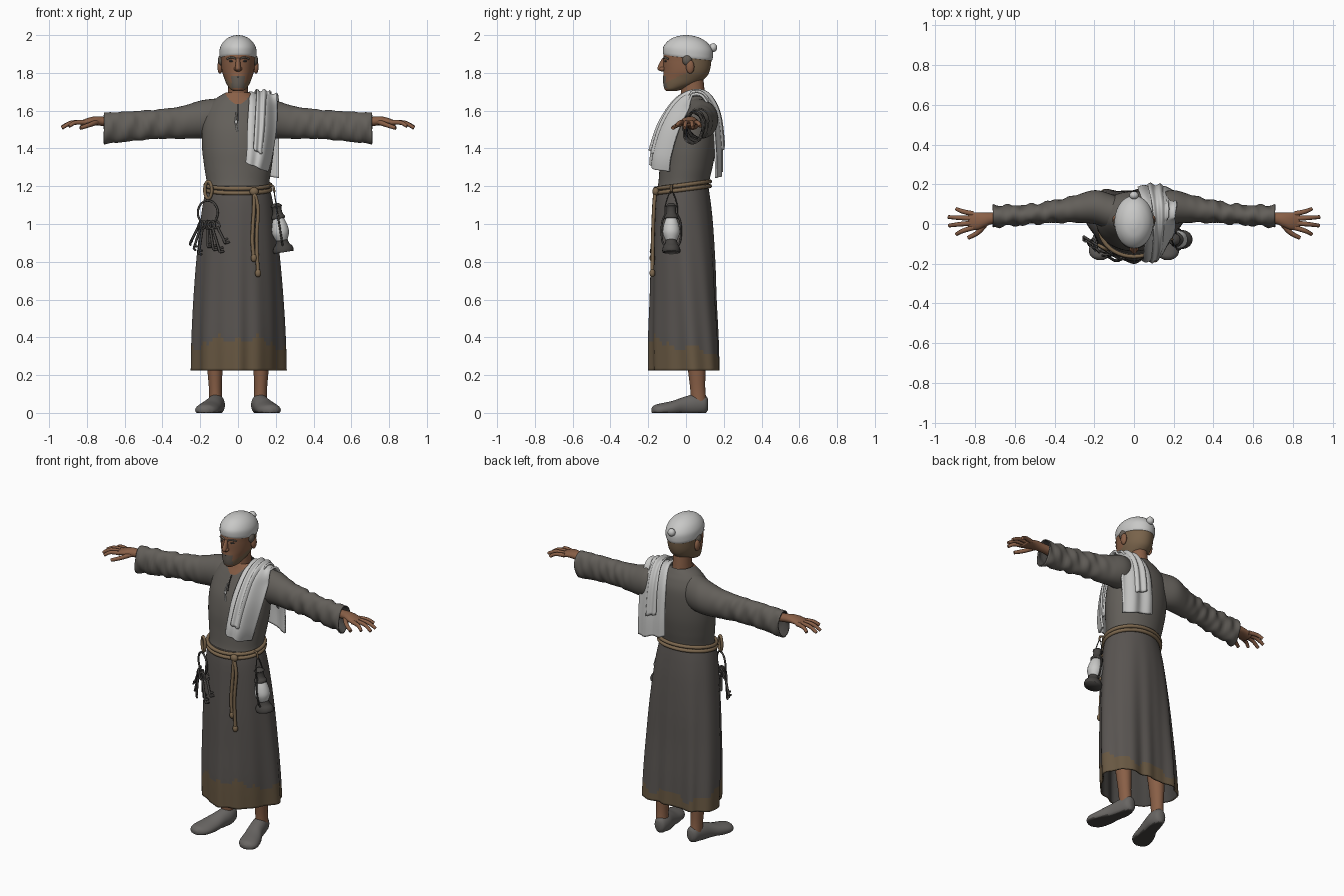
import bpy, bmesh
from math import sin, cos, pi, atan2, radians
from mathutils import Vector, Matrix

if "Cube" in bpy.data.objects:
    bpy.data.objects.remove(bpy.data.objects["Cube"])


def material(name, r, g, b):
    m = bpy.data.materials.new(name)
    m.use_nodes = True
    m.diffuse_color = (r, g, b, 1)
    bsdf = m.node_tree.nodes["Principled BSDF"]
    bsdf.inputs["Base Color"].default_value = (r, g, b, 1)
    bsdf.inputs["Roughness"].default_value = 0.8
    return m


ROBE = material("robe grey", .125, .115, .102)
SKIRT = material("skirt grey", .1, .09, .083)
HEM = material("muddy hem", .14, .098, .055)
SKIN = material("brown skin", .25, .115, .062)
CLOTH = material("white cloth", .58, .58, .57)
HAIR = material("tan hair", .19, .125, .07)
GREY = material("grey hair", .13, .11, .09)
ROPE = material("rope", .2, .135, .075)
IRON = material("iron", .06, .056, .052)
SHOE = material("shoe grey", .14, .132, .125)


def smooth_path(pts, steps=6):
    """Catmull-Rom resampling of tuples of any length."""
    pts = [Vector(p) for p in pts]
    out = []
    for i in range(len(pts) - 1):
        a, b, c, d = pts[max(i - 1, 0)], pts[i], pts[i + 1], pts[min(i + 2, len(pts) - 1)]
        for k in range(steps):
            t = k / steps
            out.append(b + (c - a) * (t / 2) + (a * 2 - b * 5 + c * 4 - d) * (t * t / 2)
                       + (b * 3 - a - c * 3 + d) * (t ** 3 / 2))
    return out + [pts[-1]]


def finish(bm, name, mats, rule=None):
    bmesh.ops.recalc_face_normals(bm, faces=bm.faces)
    for f in bm.faces:
        f.smooth = True
        f.material_index = rule(f.calc_center_median()) if rule else 0
    me = bpy.data.meshes.new(name)
    bm.to_mesh(me)
    bm.free()
    for m in mats:
        me.materials.append(m)
    ob = bpy.data.objects.new(name, me)
    bpy.context.collection.objects.link(ob)
    return ob


def loft(name, rings, mats, axis="Z", n=24, caps=True, steps=5, warp=None, rule=None):
    """Rings are (position, centre u, centre v, radius u, radius v) along an axis."""
    bm = bmesh.new()
    rows = []
    for p, u, v, ru, rv in smooth_path(rings, steps):
        row = []
        for i in range(n):
            a = 2 * pi * i / n
            s, t = u + ru * cos(a), v + rv * sin(a)
            co = Vector({"X": (p, s, t), "Y": (s, p, t), "Z": (s, t, p)}[axis])
            row.append(bm.verts.new(warp(co) if warp else co))
        rows.append(row)
    for r, q in zip(rows, rows[1:]):
        for i in range(n):
            j = (i + 1) % n
            bm.faces.new((r[i], r[j], q[j], q[i]))
    if caps:
        bm.faces.new(rows[0])
        bm.faces.new(rows[-1])
    return finish(bm, name, mats, rule)


def tube(name, pts, r, mat, cyclic=False, taper=1.0, steps=6):
    cu = bpy.data.curves.new(name, "CURVE")
    cu.dimensions, cu.bevel_depth, cu.bevel_resolution, cu.use_fill_caps = "3D", r, 2, True
    path = smooth_path(pts, steps)
    sp = cu.splines.new("POLY")
    sp.points.add(len(path) - 1)
    for i, (q, p) in enumerate(zip(sp.points, path)):
        q.co = (*p, 1)
        q.radius = 1 + (taper - 1) * i / len(path)
    sp.use_cyclic_u = cyclic
    cu.materials.append(mat)
    ob = bpy.data.objects.new(name, cu)
    bpy.context.collection.objects.link(ob)
    return ob


def blob(name, loc, size, mat):
    bm = bmesh.new()
    bmesh.ops.create_uvsphere(bm, u_segments=20, v_segments=12, radius=1,
                              matrix=Matrix.Translation(loc) @ Matrix.Diagonal((*size, 1)))
    return finish(bm, name, [mat])


def circle(c, rx, ry, plane="XZ", n=24):
    pts = []
    for i in range(n):
        u, v = rx * cos(2 * pi * i / n), ry * sin(2 * pi * i / n)
        pts.append(Vector(c) + Vector((u, 0, v) if plane == "XZ" else (u, v, 0)))
    return pts


def thicken(ob, t, inside=0):
    mod = ob.modifiers.new("thickness", "SOLIDIFY")
    mod.thickness, mod.material_offset = t, inside


# Robe: upper body with a scooped neckline, then the folded skirt
def neckline(c):
    return int(c.y < .03 and c.z > 1.635 + .05 * (c.x / .065) ** 2)


loft("robe_top", [(1.17, 0, -.018, .168, .138), (1.22, 0, -.012, .166, .134), (1.3, 0, 0, .178, .14),
     (1.4, 0, .012, .19, .146), (1.5, 0, .025, .19, .14), (1.58, 0, .04, .175, .122),
     (1.635, 0, .045, .146, .1), (1.668, 0, .045, .112, .082), (1.695, 0, .042, .066, .068)],
     [ROBE, SKIN], n=96, caps=False, steps=8, rule=neckline)


def folds(co):
    """Pleats that grow downwards, with the fullness moved behind the hips."""
    t = max(0, (1.2 - co.z) / .98)
    a = atan2(co.y + .015, co.x)
    k = 1 + t * (.035 * cos(8 * a + .6) + .022 * cos(13 * a + 1))
    return Vector((co.x * k, (co.y + .015) * k - .015 + .07 * t * cos(a) ** 2, co.z))


def mud(c):
    a = atan2(c.y, c.x)
    return int(c.z < .345 - .25 * c.y + .016 * sin(5 * a) + .014 * sin(11 * a))


skirt = loft("robe_skirt", [(.225, 0, -.012, .246, .181), (.4, 0, -.014, .243, .18), (.6, 0, -.015, .234, .173),
             (.8, 0, -.015, .22, .168), (1, 0, -.016, .2, .158), (1.12, 0, -.018, .183, .148),
             (1.2, 0, -.018, .165, .136)], [SKIRT, HEM, IRON], n=96, caps=False, steps=9, warp=folds, rule=mud)
thicken(skirt, .008, 2)
tube("neck_slit", [(0, -.062, 1.635), (0, -.085, 1.6), (0, -.102, 1.55)], .003, IRON)
tube("neck_cord", [(-.008, -.095, 1.59), (-.012, -.112, 1.54), (-.004, -.118, 1.49)], .004, CLOTH)
blob("neck_button", (-.01, -.112, 1.54), (.008, .006, .012), CLOTH)

for side, label in ((1, "left"), (-1, "right")):
    def mirror(co):
        return Vector((co.x * side, co.y, co.z))

    def creases(co):
        grow = min(1, max(0, (co.x - .25) * 6))
        w = grow * (.005 * sin(co.x * 62 + co.z * 25) + .004 * sin(co.x * 97 - co.z * 40))
        return Vector((co.x * side, co.y + w, co.z + w * .3))

    # Sleeve and hand
    sleeve = loft(label + "_sleeve", [(.04, .045, 1.565, .075, .108), (.12, .062, 1.558, .09, .106),
                  (.2, .085, 1.553, .085, .1), (.3, .075, 1.537, .068, .086), (.42, .06, 1.529, .055, .078),
                  (.56, .045, 1.518, .05, .079), (.71, .04, 1.506, .056, .083)],
                  [ROBE, IRON], "X", 32, False, 10, creases)
    thicken(sleeve, .006, 1)
    loft(label + "_palm", [(.55, .035, 1.53, .035, .032), (.7, .03, 1.542, .029, .025), (.75, .022, 1.546, .036, .024),
         (.79, .015, 1.543, .044, .02), (.835, .015, 1.532, .043, .014)], [SKIN], "X", 20, True, 5, mirror)
    for i, (tip_x, tip_y, tip_z) in enumerate([(.895, -.052, 1.517), (.932, -.008, 1.508),
                                               (.934, .035, 1.511), (.895, .076, 1.518)]):
        y = -.018 + i * .023
        tube(f"{label}_finger_{i + 1}", [mirror(Vector(p)) for p in
             ((.81, y, 1.538), ((.83 + tip_x) / 2, (y + tip_y) / 2, 1.536), (tip_x, tip_y, tip_z))],
             .0135, SKIN, taper=.65)
    tube(label + "_thumb", [mirror(Vector(p)) for p in
         ((.745, .005, 1.54), (.785, -.042, 1.525), (.835, -.07, 1.508))], .015, SKIN, taper=.65)

    # Leg and shoe with a dark sole
    loft(label + "_leg", [(.05, .118, .068, .036, .042), (.13, .12, .062, .034, .04),
         (.25, .122, .055, .042, .048), (.45, .12, .04, .055, .06)], [SKIN], warp=mirror)

    def sole(co):
        return Vector((co.x * side, co.y, max(co.z, 0)))
    loft(label + "_shoe", [(.116, .112, .045, .018, .03), (.1, .112, .045, .036, .048), (.05, .116, .042, .047, .057),
         (-.01, .13, .035, .05, .05), (-.07, .15, .022, .06, .042), (-.13, .165, .015, .062, .036),
         (-.165, .17, .014, .045, .028), (-.182, .17, .014, .014, .012)], [SHOE, IRON], "Y", 24, True, 5, sole,
         lambda c: int(c.z < .004))

    # Side features of the head
    blob(label + "_ear", (side * .095, .022, 1.832), (.014, .022, .036), SKIN)
    blob(label + "_side_hair", (side * .086, .006, 1.868), (.02, .026, .03), GREY)
    blob(label + "_eye", (side * .034, -.106, 1.862), (.014, .009, .006), IRON)
    blob(label + "_nostril", (side * .012, -.126, 1.821), (.01, .015, .011), SKIN)
    tube(label + "_brow", [(side * .012, -.118, 1.876), (side * .034, -.112, 1.882),
         (side * .058, -.093, 1.874)], .005, GREY)


# Head with hair behind, stubble along the jaw and a small grey beard
def head_colour(c):
    if 1.722 < c.z < 1.785 and c.y < -.07 and abs(c.x) < .034:
        return 2
    jaw = abs(c.x) > .03 and c.z < 1.8 + .5 * c.y
    return int(c.y > .03 and c.z > 1.76 or jaw)


loft("neck", [(1.58, 0, .045, .065, .075), (1.66, 0, .038, .056, .066), (1.72, 0, .035, .052, .062),
     (1.79, 0, .03, .05, .06)], [SKIN])
loft("head", [(1.703, 0, -.078, .022, .026), (1.715, 0, -.064, .042, .05), (1.74, 0, -.032, .06, .088),
     (1.775, 0, -.008, .074, .113), (1.81, 0, .003, .085, .122), (1.86, 0, .007, .09, .127),
     (1.91, 0, .009, .091, .124), (1.96, 0, .012, .07, .095)], [SKIN, HAIR, GREY], n=48, steps=7, rule=head_colour)
loft("nose", [(1.808, 0, -.122, .01, .01), (1.82, 0, -.128, .016, .023), (1.845, 0, -.122, .013, .022),
     (1.878, 0, -.115, .01, .01)], [SKIN], n=16)
tube("mouth", [(-.026, -.108, 1.776), (0, -.118, 1.779), (.026, -.108, 1.776)], .004, IRON)


# Knitted cap with a bobble, rim lower at the back
def tilt(co):
    return Vector((co.x, co.y, co.z - co.y * (2 - co.z) * .9))


loft("cap", [(1.88, 0, .01, .094, .127), (1.895, 0, .01, .098, .132), (1.93, 0, .01, .096, .13),
     (1.962, 0, .008, .08, .107), (1.985, 0, .004, .054, .073), (1.997, 0, .002, .024, .032),
     (2, 0, .002, .003, .003)], [CLOTH], n=40, warp=tilt)
blob("cap_bobble", (0, .144, 1.934), (.023, .021, .023), CLOTH)


# Towel over the left shoulder, in two folded layers
def towel(name, path, lift, narrow):
    bm = bmesh.new()
    cols, rows = 24, []
    for y, z, x, w in smooth_path(path, 7):
        row = []
        for i in range(cols + 1):
            s = i / cols * 2 - 1
            bump = .007 * cos(s * 6 + z * 3) + lift
            out = Vector((0, y - .03, (z - 1.45) * .5)).normalized() * bump
            wrap = (.09 if y < .03 else -.02) * max(0, s) ** 1.3 * min(1, abs(y - .03) * 9)
            drop = .025 * (s + 1) * min(1, max(0, (1.6 - z) * 4))
            row.append(bm.verts.new(Vector((x + s * w * narrow, y + wrap, z - drop)) + out))
        rows.append(row)
    for r, q in zip(rows, rows[1:]):
        for i in range(cols):
            bm.faces.new((r[i], r[i + 1], q[i + 1], q[i]))
    thicken(finish(bm, name, [CLOTH]), .012)


drape = [(-.188, 1.325, .1, .06), (-.178, 1.4, .115, .068), (-.13, 1.53, .128, .078), (-.05, 1.645, .133, .075),
         (.035, 1.692, .132, .072), (.11, 1.678, .128, .084), (.165, 1.58, .12, .096),
         (.187, 1.42, .118, .1), (.19, 1.29, .118, .1)]
towel("towel", drape, 0, 1)
towel("towel_inner_fold", drape[1:-1], .014, .5)

# Rope belt, its knot and hanging ends
for k, dz in enumerate((-.012, .012)):
    belt = [p + Vector((0, 0, dz + .13 * (p.y + .018))) for p in circle((0, -.018, 1.194), .173, .145, "XY", 40)]
    tube(f"belt_rope_{k + 1}", belt, .011, ROPE, True, steps=1)
blob("belt_knot", (.085, -.16, 1.172), (.024, .018, .022), ROPE)
for k, (x, low) in enumerate(((.084, .82), (.106, .74))):
    tube(f"belt_end_{k + 1}", [(.085, -.163, 1.17), (x, -.17, 1.08), (x - .008, -.176, .92), (x, -.178, low)],
         .01, ROPE)
    blob(f"belt_end_knot_{k + 1}", (x, -.178, low), (.016, .015, .022), ROPE)

# Key ring with a fan of keys, turned to lie along the hip
hip = Matrix.Translation((-.16, -.122, 1.06)) @ Matrix.Rotation(radians(-32), 4, "Z")
keys = [tube("key_loop", circle((0, .005, .12), .022, .045), .009, ROPE, True, steps=1),
        tube("key_ring", circle((0, 0, 0), .062, .064), .006, IRON, True, steps=1)]
for part in keys:
    part.matrix_world = hip
for k in range(7):
    lean = radians(-30 + k * 10)
    length = .13 + .02 * (k % 3)
    place = hip @ Matrix.Translation((-.045 + k * .015, -.01 * (k % 3), -.05)) @ Matrix.Rotation(-lean, 4, "Y")
    place = place @ Matrix.Rotation((k - 3) * .3, 4, "Z")
    parts = [tube(f"key_bow_{k + 1}", circle((0, 0, -.015), .018, .021, n=14), .006, IRON, True, steps=1),
             tube(f"key_shaft_{k + 1}", [(0, 0, -.03), (0, 0, -length)], .007, IRON, steps=1)]
    for d in (0, .02):
        parts.append(tube(f"key_bit_{k + 1}", [(0, 0, -length + d), (.024, 0, -length + d)], .006, IRON, steps=1))
    for ob in parts:
        ob.matrix_world = place

# Oil lantern on the left hip, hanging at a slant
hang = Matrix.Translation((.2, -.078, 1.115)) @ Matrix.Rotation(radians(-9), 4, "Y")
lantern = [loft("lantern_base", [(-.268, 0, 0, .052, .046), (-.258, 0, 0, .055, .048), (-.24, 0, 0, .05, .044),
                (-.222, 0, 0, .036, .034), (-.195, 0, 0, .03, .028)], [IRON], steps=3),
           loft("lantern_glass", [(-.205, 0, 0, .03, .03), (-.165, 0, 0, .045, .045), (-.12, 0, 0, .04, .04),
                (-.08, 0, 0, .026, .026)], [CLOTH]),
           loft("lantern_cap", [(-.088, 0, 0, .036, .036), (-.076, 0, 0, .036, .036), (-.06, 0, 0, .026, .026),
                (-.03, 0, 0, .025, .025), (-.02, 0, 0, .03, .03), (-.005, 0, 0, .012, .012)], [IRON], steps=3),
           tube("lantern_handle", [(0, -.032, -.07), (0, -.03, -.01), (0, 0, .06), (0, .03, -.01), (0, .032, -.07)],
                .003, IRON)]
for s in (-1, 1):
    lantern.append(tube("lantern_frame", [(0, s * .03, -.24), (0, s * .049, -.2), (0, s * .049, -.11),
                                          (0, s * .028, -.06)], .005, IRON))
for ob in lantern:
    ob.matrix_world = hang
tube("lantern_cord", [(.16, -.07, 1.2), (.185, -.078, 1.2), (.193, -.078, 1.17)], .006, ROPE)

# Turn the ropes, fingers and wires into meshes
bpy.ops.object.select_all(action="DESELECT")
curves = [o for o in bpy.context.collection.objects if o.type == "CURVE"]
for o in curves:
    o.select_set(True)
bpy.context.view_layer.objects.active = curves[0]
bpy.ops.object.convert(target="MESH")
